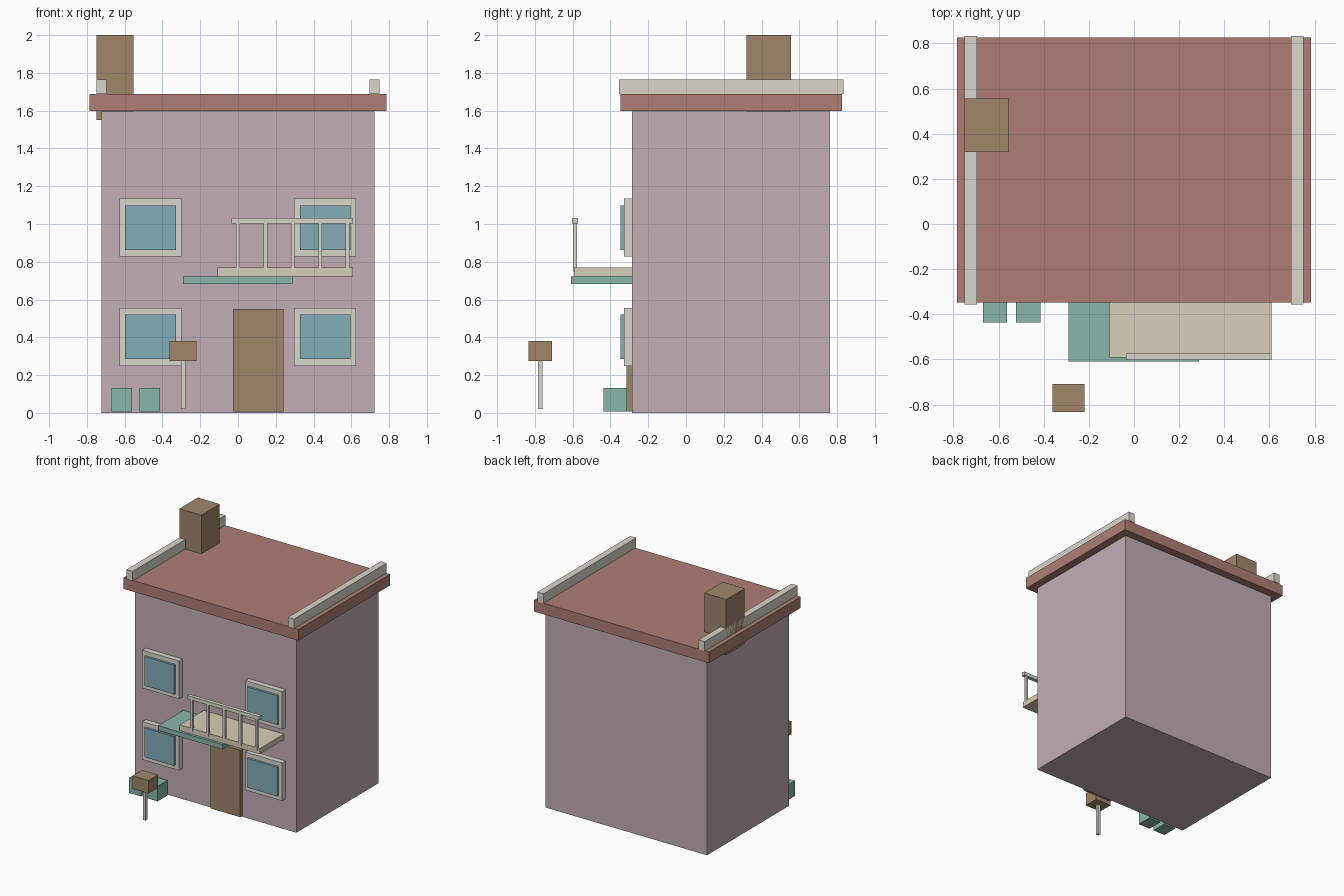
import bpy

if "Cube" in bpy.data.objects:
    bpy.data.objects.remove(bpy.data.objects["Cube"])


def material(name, rgb):
    m = bpy.data.materials.new(name)
    m.diffuse_color = [(c / 255) ** 2.2 for c in rgb] + [1]
    m.use_nodes = True
    m.node_tree.nodes["Principled BSDF"].inputs["Base Color"].default_value = m.diffuse_color
    return m


WALL = material("wall_mauve", (193, 173, 181))
ROOF = material("roof_red", (173, 125, 116))
TRIM = material("trim_white", (217, 213, 202))
WOOD = material("brown", (160, 133, 106))
GLASS = material("glass_blue", (131, 172, 183))
GREEN = material("green", (135, 180, 168))
CREAM = material("cream", (216, 205, 184))


def box(name, x, y, z, mat):
    """Box spanning the (min, max) ranges on each axis."""
    bpy.ops.mesh.primitive_cube_add(size=1, location=[(a + b) / 2 for a, b in (x, y, z)])
    ob = bpy.context.object
    ob.name = name
    ob.scale = [b - a for a, b in (x, y, z)]
    bpy.ops.object.transform_apply(location=False, rotation=False, scale=True)
    ob.data.materials.append(mat)
    return ob


FRONT = -0.285  # front wall plane

# House shell, roof slab and chimney
box("house_body", (-0.723, 0.723), (FRONT, 0.763), (0, 1.595), WALL)
box("roof_slab", (-0.785, 0.785), (-0.347, 0.827), (1.597, 1.687), ROOF)
box("chimney", (-0.75, -0.553), (0.32, 0.556), (1.55, 2.0), WOOD)

# Raised roof edges, left and right
for side, s in (("left", -1), ("right", 1)):
    box(f"parapet_{side}", sorted((s * 0.696, s * 0.75)), (-0.356, 0.833), (1.687, 1.765), TRIM)

# Four windows: frame with a slightly proud pane
for floor, z in (("lower", 0.402), ("upper", 0.981)):
    for side, cx in (("left", -0.463), ("right", 0.461)):
        box(f"window_frame_{floor}_{side}", (cx - 0.165, cx + 0.165), (-0.329, FRONT),
            (z - 0.154, z + 0.154), TRIM)
        box(f"window_glass_{floor}_{side}", (cx - 0.134, cx + 0.134), (-0.347, -0.31),
            (z - 0.118, z + 0.118), GLASS)

# Door and the canopy over it
box("front_door", (-0.026, 0.24), (-0.314, FRONT), (0.008, 0.55), WOOD)
box("door_canopy", (-0.29, 0.288), (-0.609, FRONT), (0.682, 0.721), GREEN)

# Balcony floor, rail and posts
box("balcony_floor", (-0.108, 0.61), (-0.592, FRONT), (0.723, 0.769), CREAM)
box("balcony_rail", (-0.035, 0.61), (-0.603, -0.573), (1.003, 1.032), TRIM)
for i in range(5):
    cx = 0.145 * i
    box(f"balcony_post_{i + 1}", (cx - 0.01, cx + 0.01), (-0.598, -0.578), (0.748, 1.01), TRIM)

# Mailbox on its pole
box("mailbox", (-0.362, -0.219), (-0.833, -0.71), (0.275, 0.38), WOOD)
box("mailbox_pole", (-0.303, -0.279), (-0.783, -0.759), (0.02, 0.285), TRIM)

# Two small bins by the wall
for i, cx in enumerate((-0.616, -0.468)):
    box(f"bin_{i + 1}", (cx - 0.054, cx + 0.054), (-0.437, -0.312), (0.008, 0.131), GREEN)
